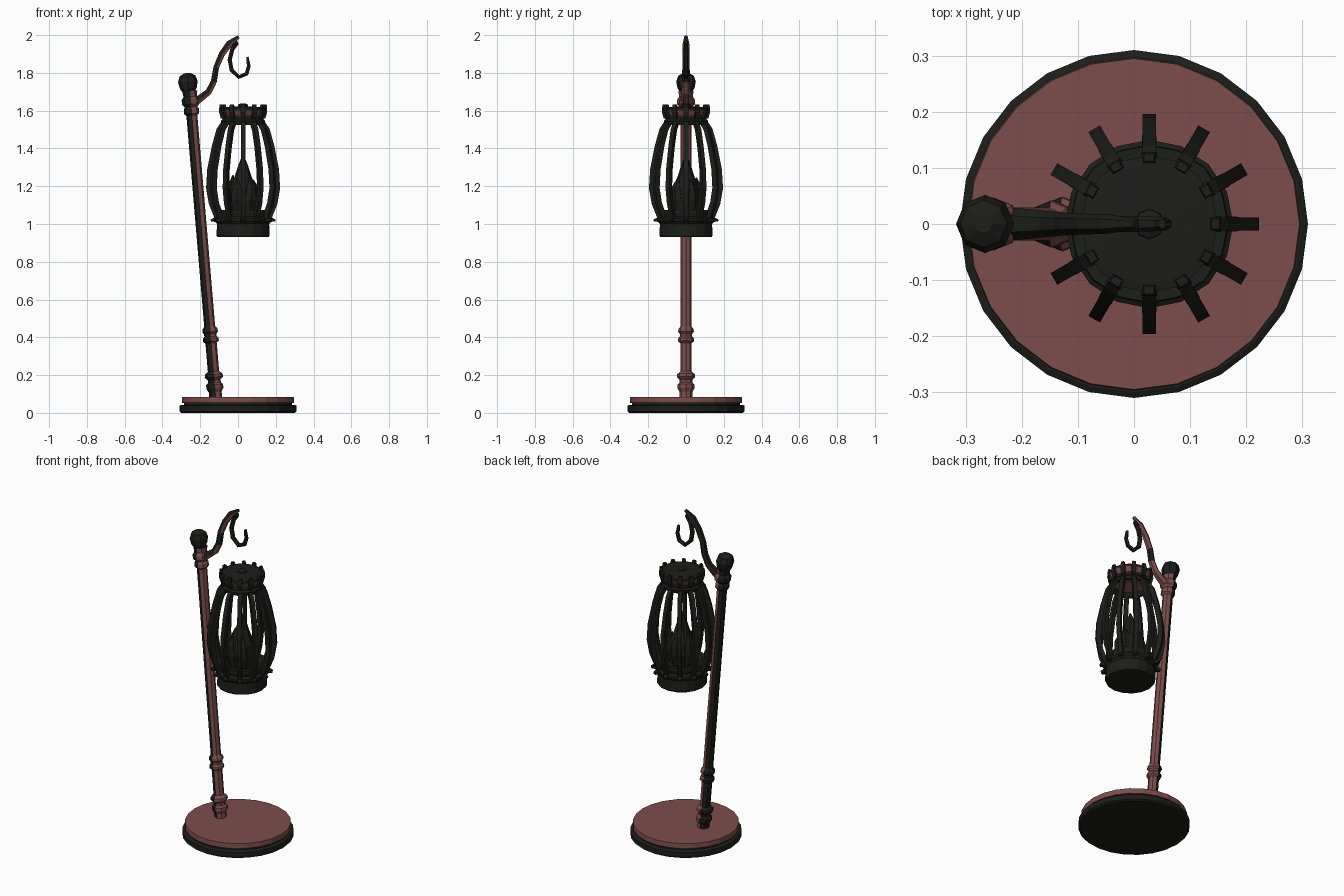
import bpy, bmesh, math
from mathutils import Matrix, Vector

TAU = 2 * math.pi


def material(name, rgb):
    m = bpy.data.materials.new(name)
    m.diffuse_color = (*rgb, 1)
    return m


IRON = material("black_iron", (0.012, 0.013, 0.010))
RUST = material("dull_red", (0.20, 0.075, 0.07))


def finish(name, bm, red=None):
    """Make an object; red(face) picks the faces painted red."""
    bmesh.ops.remove_doubles(bm, verts=bm.verts, dist=1e-5)
    bmesh.ops.recalc_face_normals(bm, faces=bm.faces)
    for f in bm.faces:
        f.material_index = 1 if red and red(f) else 0
    me = bpy.data.meshes.new(name)
    bm.to_mesh(me)
    bm.free()
    me.materials.append(IRON)
    me.materials.append(RUST)
    ob = bpy.data.objects.new(name, me)
    bpy.context.collection.objects.link(ob)
    return ob


def skin(bm, rings, closed_path=False):
    """Bridge a list of vertex rings and cap the two ends."""
    n = len(rings[0])
    for a, b in zip(rings, rings[1:]):
        for i in range(n):
            j = (i + 1) % n
            bm.faces.new((a[i], a[j], b[j], b[i]))
    bm.faces.new(rings[0][::-1])
    bm.faces.new(rings[-1])


def lathe(name, profile, sides, matrix=Matrix(), red=None):
    bm = bmesh.new()
    rings = [[bm.verts.new(matrix @ Vector((r * math.cos(TAU * i / sides),
                                            r * math.sin(TAU * i / sides), z)))
              for i in range(sides)] for r, z in profile]
    skin(bm, rings)
    return finish(name, bm, red)


def sweep(bm, path, sides, turn=Matrix()):
    """Sweep along (x, z, half thickness, half width in y) points."""
    rings = []
    for k, (x, z, t, w) in enumerate(path):
        a, b = path[max(k - 1, 0)], path[min(k + 1, len(path) - 1)]
        d = Vector((b[0] - a[0], b[1] - a[1])).normalized()
        ring = []
        s = 1 / math.cos(math.pi / sides)
        for i in range(sides):
            ang = TAU * (i + 0.5) / sides
            u, v = s * math.cos(ang) * t, s * math.sin(ang) * w
            ring.append(bm.verts.new(turn @ Vector((x - d.y * u, v, z + d.x * u))))
        rings.append(ring)
    skin(bm, rings)


# Stepped round base
lathe("base_lower_disc", [(0.30, 0), (0.31, 0.008), (0.31, 0.038), (0.30, 0.043)], 24)
lathe("base_spacer", [(0.285, 0.04), (0.285, 0.056)], 24)
lathe("base_upper_disc", [(0.295, 0.053), (0.297, 0.06), (0.295, 0.085)], 24,
      red=lambda f: True)

# Leaning post with turned rings and a ball finial
foot, top = Vector((-0.118, 0, 0.08)), Vector((-0.26, 0, 1.76))
lean = (Matrix.Translation(foot)
        @ Vector((0, 0, 1)).rotation_difference(top - foot).to_matrix().to_4x4())
post = [(0.034, 0), (0.034, 0.03), (0.045, 0.05), (0.045, 0.07), (0.034, 0.08),
        (0.034, 0.095), (0.049, 0.11), (0.047, 0.125), (0.030, 0.14),
        (0.030, 0.29), (0.042, 0.30), (0.042, 0.315), (0.033, 0.325),
        (0.033, 0.34), (0.042, 0.35), (0.040, 0.365), (0.029, 0.38),
        (0.029, 1.50), (0.040, 1.51), (0.040, 1.535), (0.033, 1.545),
        (0.047, 1.56), (0.047, 1.585), (0.036, 1.60), (0.040, 1.63)]
lathe("post", post, 8, lean, red=lambda f: f.normal.x > 0.1 and abs(f.normal.z) < 0.8)
lathe("post_finial", [(0.030, 1.62), (0.045, 1.645), (0.052, 1.68),
                      (0.042, 1.71), (0.016, 1.725)], 8,
      Matrix.Translation((-0.006, 0, 0)) @ lean)

# Curved arm and hanging hook
bm = bmesh.new()
sweep(bm, [(-0.235, 1.64, 0.020, 0.026), (-0.20, 1.665, 0.019, 0.024),
           (-0.155, 1.70, 0.017, 0.020), (-0.128, 1.755, 0.016, 0.018),
           (-0.115, 1.83, 0.015, 0.017), (-0.085, 1.90, 0.016, 0.016),
           (-0.045, 1.955, 0.018, 0.015), (0.004, 1.992, 0.008, 0.008)], 6)
finish("curved_arm", bm, red=lambda f: f.normal.z < -0.2 and f.normal.x > 0)
bm = bmesh.new()
sweep(bm, [(-0.002, 1.955, 0.006, 0.008), (-0.03, 1.925, 0.011, 0.011),
           (-0.044, 1.87, 0.011, 0.012), (-0.034, 1.815, 0.011, 0.012),
           (0.005, 1.778, 0.011, 0.012), (0.045, 1.795, 0.011, 0.011),
           (0.057, 1.835, 0.010, 0.010), (0.050, 1.885, 0.006, 0.008)], 6)
sweep(bm, [(-0.055, 1.935, 0.01, 0.01), (-0.002, 1.965, 0.012, 0.009)], 6)
finish("hook", bm)

# Lantern: pot, rim, cap
CX = 0.027
at = Matrix.Translation((CX, 0, 0))
lathe("lantern_pot", [(0.135, 0.93), (0.141, 0.94), (0.138, 1.0), (0.150, 1.015),
                      (0.150, 1.03), (0.135, 1.04), (0.142, 1.06), (0.140, 1.075),
                      (0.115, 1.075), (0.10, 1.055)], 16, at)
lathe("lantern_cap", [(0.02, 1.57), (0.09, 1.55), (0.098, 1.525), (0.112, 1.525),
                      (0.118, 1.545), (0.108, 1.555), (0.108, 1.575),
                      (0.122, 1.60), (0.122, 1.615), (0.106, 1.618),
                      (0.03, 1.622)], 16, at,
      red=lambda f: f.normal.z < -0.3 and f.calc_center_median().z > 1.53)
lathe("cap_knob", [(0.028, 1.615), (0.026, 1.632), (0.012, 1.638)], 8, at)

# Ring of bowed ribs, each with a foot scroll, and teeth around the cap
ribs, teeth = bmesh.new(), bmesh.new()
for i in range(12):
    turn = at @ Matrix.Rotation(TAU * i / 12, 4, "Z")
    sweep(ribs, [(0.098, 1.545, 0.012, 0.012), (0.128, 1.50, 0.013, 0.012),
                 (0.153, 1.41, 0.013, 0.012), (0.176, 1.29, 0.014, 0.012),
                 (0.182, 1.19, 0.014, 0.012), (0.168, 1.11, 0.014, 0.012),
                 (0.142, 1.045, 0.014, 0.012), (0.135, 1.01, 0.012, 0.012)], 4, turn)
    sweep(ribs, [(0.13, 1.035, 0.010, 0.013), (0.152, 1.022, 0.011, 0.013),
                 (0.171, 1.018, 0.006, 0.009)], 4, turn)
    sweep(teeth, [(0.108, 1.56, 0.010, 0.010), (0.117, 1.595, 0.011, 0.014),
                  (0.118, 1.632, 0.007, 0.009)], 4, turn)
finish("lantern_ribs", ribs)
finish("cap_teeth", teeth)

# Flame: lobed tongues around a tall centre
lathe("flame_core", [(0.06, 1.05), (0.075, 1.12), (0.070, 1.19), (0.045, 1.25),
                     (0.026, 1.31), (0.004, 1.365)], 8, at)
bm = bmesh.new()
for i in range(5):
    turn = at @ Matrix.Rotation(TAU * (i + 0.3) / 5, 4, "Z")
    sweep(bm, [(0.045, 1.06, 0.025, 0.03), (0.062, 1.13, 0.026, 0.032),
               (0.066, 1.19, 0.019, 0.024), (0.055, 1.235 + 0.012 * (i % 3), 0.003, 0.004)],
          6, turn)
finish("flame_tongues", bm)
